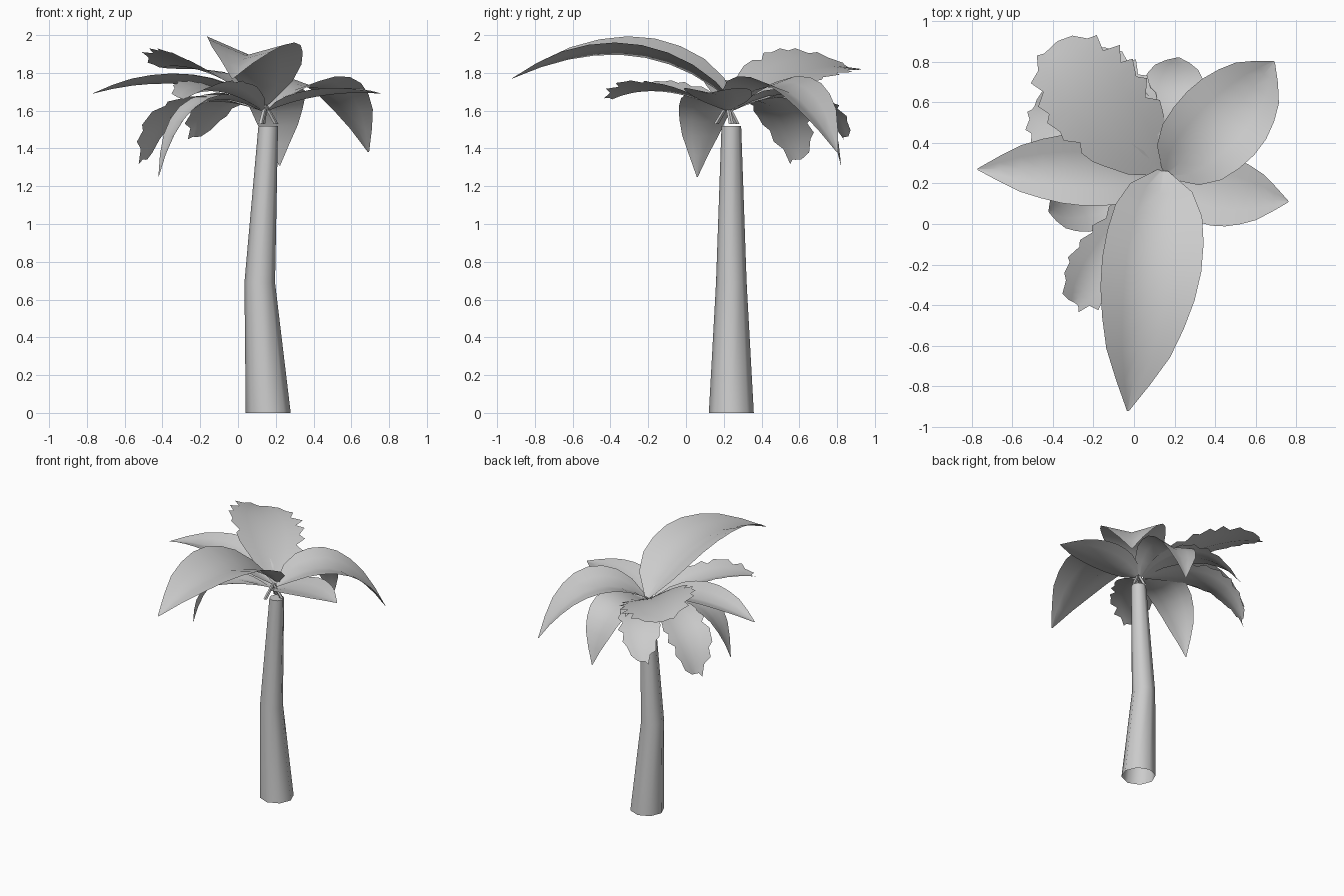
import bpy, bmesh, math, random
from mathutils import Vector

if "Cube" in bpy.data.objects:
    bpy.data.objects.remove(bpy.data.objects["Cube"])

UP = Vector((0, 0, 1))
random.seed(4)


def finish(bm, name):
    me = bpy.data.meshes.new(name)
    bm.to_mesh(me)
    bm.free()
    for p in me.polygons:
        p.use_smooth = True
    ob = bpy.data.objects.new(name, me)
    bpy.context.collection.objects.link(ob)
    bpy.context.view_layer.objects.active = ob
    ob.select_set(True)
    bpy.ops.object.shade_smooth_by_angle(angle=math.radians(60))
    ob.select_set(False)
    return ob


def tube(name, rings, sides, cap_top=True):
    """Loft round horizontal rings given as (x, y, z, radius)."""
    bm = bmesh.new()
    loops = []
    for x, y, z, r in rings:
        loops.append([bm.verts.new((x + r * math.cos(2 * math.pi * i / sides),
                                    y + r * math.sin(2 * math.pi * i / sides), z))
                      for i in range(sides)])
    for a, b in zip(loops, loops[1:]):
        for i in range(sides):
            j = (i + 1) % sides
            bm.faces.new((a[i], a[j], b[j], b[i]))
    if cap_top:
        bm.faces.new(loops[-1])
    return finish(bm, name)


def lerp_profile(profile, t):
    for (t0, w0), (t1, w1) in zip(profile, profile[1:]):
        if t <= t1:
            return w0 + (w1 - w0) * (t - t0) / (t1 - t0)
    return profile[-1][1]


POINTED = [(0, .1), (.12, .66), (.25, .92), (.42, 1), (.6, .92), (.8, .6), (1, .02)]
RAGGED = [(0, .06), (.12, .5), (.3, .85), (.5, 1), (.7, 1), (.88, .7), (1, .25)]


def frond(name, base, mid, tip, half, lift, ragged=False, roll=0):
    """Leaf folded along its midrib, which runs through base, mid and tip."""
    base, mid, tip = Vector(base), Vector(mid), Vector(tip)
    ctrl = 2 * mid - (base + tip) / 2
    rows = 16 if ragged else 9
    profile = RAGGED if ragged else POINTED
    side = ((tip - base).cross(UP).normalized() + UP * roll).normalized()
    bm = bmesh.new()
    grid = []
    for i in range(rows + 1):
        t = i / rows
        p = (1 - t) ** 2 * base + 2 * t * (1 - t) * ctrl + t * t * tip
        tan = (2 * (1 - t) * (ctrl - base) + 2 * t * (tip - ctrl)).normalized()
        nrm = side.cross(tan).normalized()
        w = half * lerp_profile(profile, t)
        row = []
        for s in (-1, -.5, 0, .5, 1):
            ws, slip = w, 0
            # torn edge: rim points pulled in or swept toward the tip
            if ragged and abs(s) == 1 and i > 5:
                if (i + (s > 0)) % 2:
                    ws *= random.uniform(.75, .95)
                else:
                    slip = random.uniform(.01, .03)
            row.append(bm.verts.new(p + side * s * ws + nrm * abs(s) * ws * lift + tan * slip))
        grid.append(row)
    for a, b in zip(grid, grid[1:]):
        for k in range(4):
            bm.faces.new((a[k], a[k + 1], b[k + 1], b[k]))
    return finish(bm, name)


# Bent trunk, open underneath
tube("trunk", [(.16, .24, 0, .119), (.115, .24, .69, .081), (.16, .24, 1.52, .052)], 8)

# Short stalks between trunk and crown
for n, (x, y) in enumerate([(.12, .16), (.13, .27), (.2, .24)]):
    tube(f"stalk_{n}", [(x, y, 1.53, .014), (.145, .22, 1.63, .012)], 5)

# Upper crown
frond("frond_front", (.14, .26, 1.63), (.07, -.28, 1.89), (-.03, -.92, 1.77), .25, .35, roll=.07)
frond("frond_right", (.16, .22, 1.60), (.45, .16, 1.68), (.76, .11, 1.69), .18, .2)
frond("frond_left", (.12, .24, 1.62), (-.30, .27, 1.74), (-.77, .27, 1.69), .18, .32)
frond("frond_back_left", (.14, .25, 1.62), (-.16, .58, 1.80), (-.42, .86, 1.83), .27, .15, True, -.25)
frond("frond_back_right", (.16, .24, 1.61), (.45, .52, 1.71), (.69, .80, 1.38), .23, .26)

# Lower, drooping crown
frond("frond_low_back", (.15, .25, 1.60), (.19, .62, 1.66), (.22, .82, 1.31), .17, .2)
frond("frond_low_back_left", (.13, .25, 1.60), (-.03, .60, 1.66), (-.22, .84, 1.46), .15, .2, True)
frond("frond_low_left_back", (.12, .24, 1.60), (-.27, .45, 1.62), (-.49, .58, 1.34), .17, .2, True)
frond("frond_low_left", (.12, .22, 1.60), (-.22, .12, 1.62), (-.42, .06, 1.25), .16, .2)
frond("frond_front_left", (.13, .21, 1.60), (-.10, -.12, 1.70), (-.29, -.39, 1.66), .16, .36, True)
